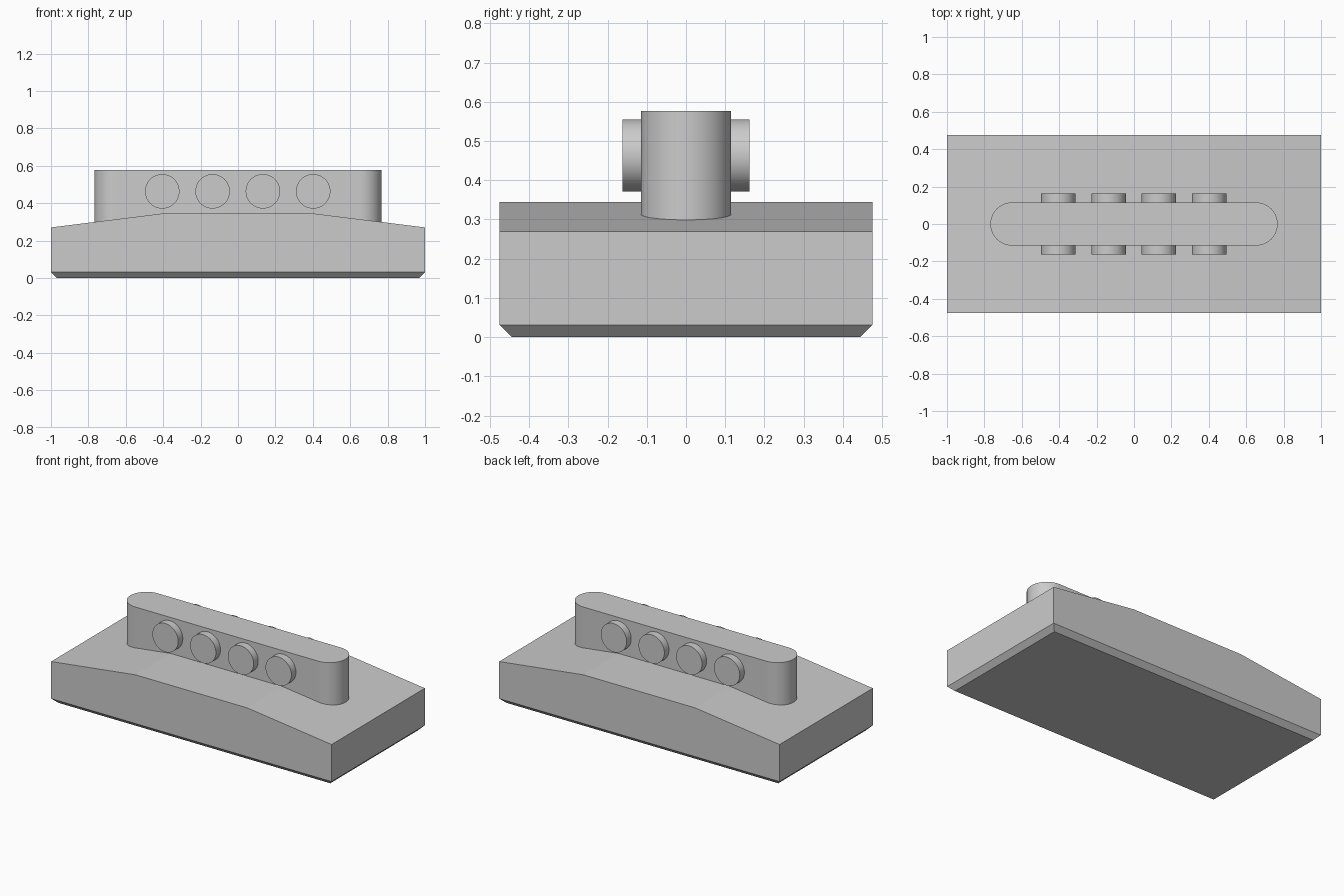
import bpy, bmesh, math
from mathutils import Matrix, Vector

cube = bpy.data.objects.get("Cube")
if cube:
    bpy.data.objects.remove(cube, do_unlink=True)

grey = bpy.data.materials.new("light_grey")
grey.use_nodes = True
grey.diffuse_color = (0.6, 0.6, 0.6, 1)
grey.node_tree.nodes["Principled BSDF"].inputs["Base Color"].default_value = (0.6, 0.6, 0.6, 1)


def finish(name, bm, smooth=False):
    bmesh.ops.recalc_face_normals(bm, faces=bm.faces[:])
    mesh = bpy.data.meshes.new(name)
    bm.to_mesh(mesh)
    bm.free()
    mesh.materials.append(grey)
    obj = bpy.data.objects.new(name, mesh)
    bpy.context.collection.objects.link(obj)
    if smooth:
        bpy.ops.object.select_all(action='DESELECT')
        obj.select_set(True)
        bpy.context.view_layer.objects.active = obj
        bpy.ops.object.shade_smooth_by_angle(angle=math.radians(30))
    return obj


def extrude(points, offset):
    bm = bmesh.new()
    face = bm.faces.new([bm.verts.new(p) for p in points])
    new = bmesh.ops.extrude_face_region(bm, geom=[face])["geom"]
    verts = [v for v in new if isinstance(v, bmesh.types.BMVert)]
    bmesh.ops.translate(bm, verts=verts, vec=Vector(offset))
    return bm


# Base slab with a raised middle and sloping ends
half_y = 0.475
profile = [(-1, 0), (1, 0), (1, 0.27), (0.4, 0.345), (-0.4, 0.345), (-1, 0.27)]
bm = extrude([(x, -half_y, z) for x, z in profile], (0, 2 * half_y, 0))
# Chamfer around the underside
rim = [e for e in bm.edges if all(v.co.z < 0.01 for v in e.verts)]
bmesh.ops.bevel(bm, geom=rim, offset=0.031, segments=1, affect='EDGES')
finish("base", bm)

# Upright bar with rounded ends, sunk into the slab
radius, reach, steps = 0.115, 0.768, 24
outline = []
for side in (1, -1):
    for i in range(steps + 1):
        a = math.pi * i / steps - side * math.pi / 2
        outline.append((side * (reach - radius) + radius * math.cos(a),
                        radius * math.sin(a), 0.27))
finish("rounded_bar", extrude(outline, (0, 0, 0.307)), True)

# Round studs on both faces of the bar
for side, label in ((-1, "front"), (1, "back")):
    for i in range(4):
        bm = bmesh.new()
        place = Matrix.Translation((-0.405 + 0.269 * i, side * 0.131, 0.463))
        bmesh.ops.create_cone(bm, cap_ends=True, segments=48, radius1=0.092,
                              radius2=0.092, depth=0.062,
                              matrix=place @ Matrix.Rotation(math.pi / 2, 4, 'X'))
        finish(f"{label}_stud_{i + 1}", bm, True)
